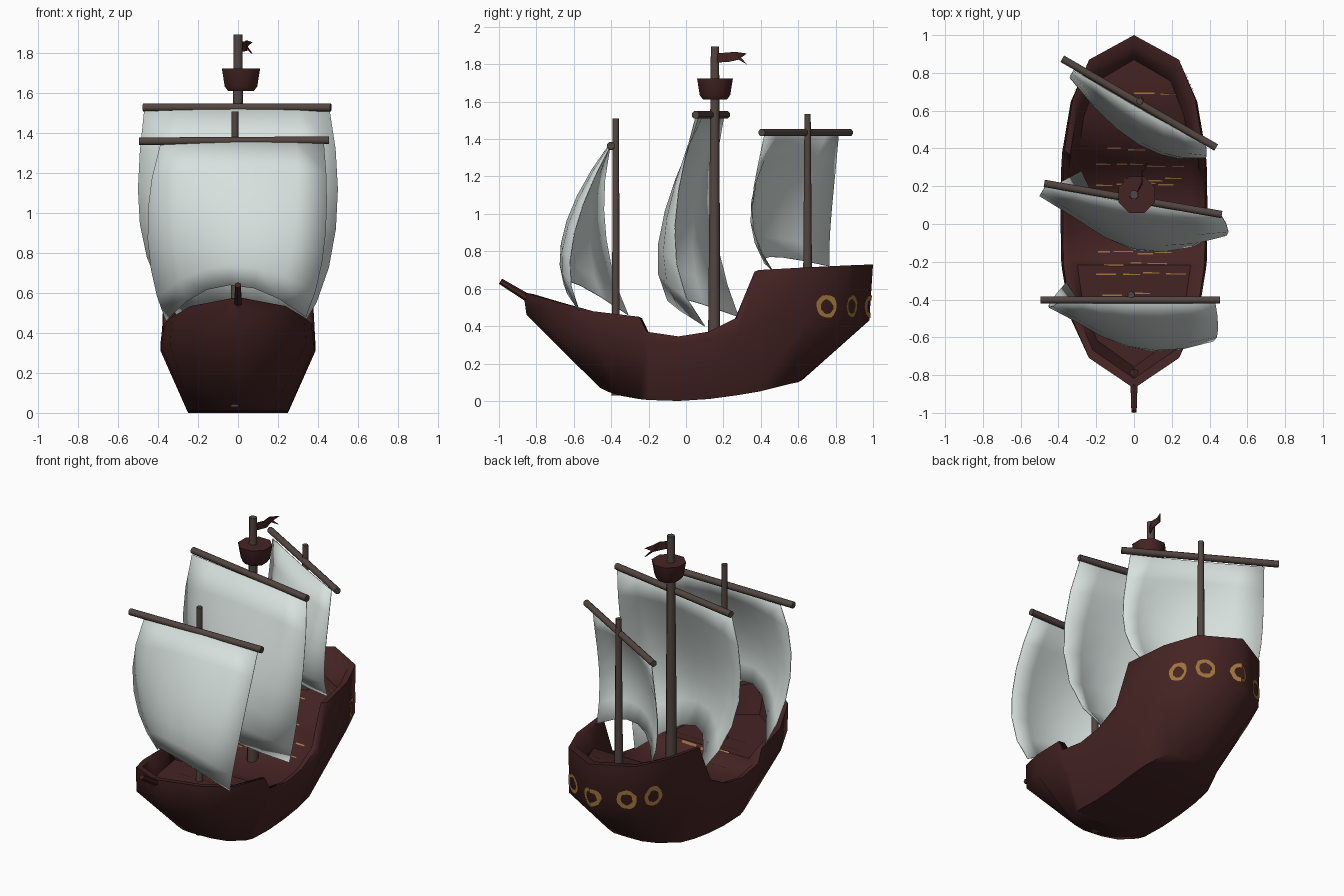
import bpy, bmesh, math, random
from mathutils import Vector
from mathutils.bvhtree import BVHTree

if "Cube" in bpy.data.objects:
    bpy.data.objects.remove(bpy.data.objects["Cube"])

random.seed(4)


def material(name, rgb):
    m = bpy.data.materials.new(name)
    m.diffuse_color = (*rgb, 1)
    m.use_nodes = True
    m.node_tree.nodes["Principled BSDF"].inputs["Base Color"].default_value = m.diffuse_color
    return m


HULL = material("dark red wood", (0.06, 0.017, 0.017))
SPAR = material("brown spar wood", (0.085, 0.06, 0.052))
SAIL = material("pale sailcloth", (0.68, 0.75, 0.73))
GOLD = material("ochre trim", (0.36, 0.18, 0.045))


def make(name, verts, faces, mat, angle=None, recalc=True, thick=0):
    me = bpy.data.meshes.new(name)
    me.from_pydata([tuple(v) for v in verts], [], faces)
    if recalc:
        bm = bmesh.new()
        bm.from_mesh(me)
        bmesh.ops.recalc_face_normals(bm, faces=bm.faces)
        bm.to_mesh(me)
        bm.free()
    me.materials.append(mat)
    ob = bpy.data.objects.new(name, me)
    bpy.context.collection.objects.link(ob)
    if angle:
        bpy.ops.object.select_all(action='DESELECT')
        ob.select_set(True)
        bpy.context.view_layer.objects.active = ob
        bpy.ops.object.shade_smooth_by_angle(angle=math.radians(angle))
    if thick:
        mod = ob.modifiers.new("thickness", 'SOLIDIFY')
        mod.thickness, mod.offset = thick, 0
    return ob


def loft(name, rings, mat, angle=40):
    """Closed skin through equal rings, capped with one polygon at each end."""
    n = len(rings[0])
    faces = [(r * n + i, r * n + (i + 1) % n, (r + 1) * n + (i + 1) % n, (r + 1) * n + i)
             for r in range(len(rings) - 1) for i in range(n)]
    faces += [tuple(range(n)), tuple(range((len(rings) - 1) * n, len(rings) * n))]
    return make(name, [v for r in rings for v in r], faces, mat, angle)


def pole(name, a, b, ra, rb, mat, sides=8):
    a, b = Vector(a), Vector(b)
    q = (b - a).to_track_quat('Z', 'Y')
    circ = [Vector((math.cos(t), math.sin(t), 0))
            for t in (2 * math.pi * (i + .5) / sides for i in range(sides))]
    return loft(name, [[p + q @ (c * r) for c in circ] for p, r in ((a, ra), (b, rb))], mat, 50)


# Hull stations, bow to stern: half width, y, rail z, widest z, keel half width, keel y, keel z
STATIONS = [
    (0, -.87, .58, .46, 0, -.46, .07),
    (.245, -.71, .535, .37, .10, -.42, .05),
    (.34, -.50, .48, .34, .18, -.36, .03),
    (.38, -.25, .45, .33, .24, -.25, .01),
    (.385, -.21, .37, .33, .25, -.20, .005),
    (.388, -.04, .345, .31, .25, -.04, 0),
    (.388, .12, .37, .33, .25, .12, .01),
    (.387, .28, .45, .36, .25, .27, .03),
    (.38, .39, .70, .42, .24, .39, .05),
    (.335, .66, .715, .42, .18, .55, .09),
    (.245, .87, .725, .42, .10, .60, .10),
    (0, 1.0, .73, .43, 0, .62, .11)]


def deck_z(y):
    """Main deck amidships, raised foredeck, deck climbing to the stern."""
    return .38 if y < -.23 else .31 if y < .2 else min(.60, .36 + (y - .28) * .8)


levels = [
    lambda w, y, zt, zm, kw, ky, kz: (kw, ky, kz),
    lambda w, y, zt, zm, kw, ky, kz: (w, y * .98, zm),
    lambda w, y, zt, zm, kw, ky, kz: (w * .97, y, zt),
    lambda w, y, zt, zm, kw, ky, kz: (w * .89, y * .94, zt - .008),
    lambda w, y, zt, zm, kw, ky, kz: (w * .79, y * .87, min(deck_z(y), zt - .03))]
verts, faces, N = [], [], len(STATIONS)
RING = 2 * N - 2
for f in levels:
    half = [f(*s) for s in STATIONS]
    verts += half + [(-x, y, z) for x, y, z in half[-2:0:-1]]
for r in range(len(levels) - 1):
    for i in range(RING):
        j = (i + 1) % RING
        faces.append((r * RING + i, r * RING + j, (r + 1) * RING + j, (r + 1) * RING + i))
for base in (0, (len(levels) - 1) * RING):      # flat bottom and decks
    for i in range(N - 1):
        q = [base + k % RING for k in (i, i + 1, RING - i - 1, RING - i)]
        faces.append(tuple(dict.fromkeys(q)))
make("hull", verts, faces, HULL, 62)
bvh = BVHTree.FromPolygons([Vector(v) for v in verts], faces)


def project(p, n):
    """Drop a point along -n onto the hull, just above its surface."""
    hit = bvh.ray_cast(p + n * 1.0, -n)[0]
    return (hit if hit else p) + n * .005


# Five ochre port rings around the stern
UP = Vector((0, 0, 1))
PORTS = [("stern", 0, .98, 0, 1)]
for s, label in ((1, "right"), (-1, "left")):
    PORTS += [(label + "_quarter", .195 * s, .89, .6 * s, .8), (label + "_side", .318 * s, .765, .9 * s, .43)]
for label, x, y, nx, ny in PORTS:
    n = Vector((nx, ny, 0)).normalized()
    t, c = UP.cross(n), Vector((x, y, .505))
    vs, S = [], 16
    for rad in (.037, .061):
        for i in range(S):
            a, rr = 2 * math.pi * i / S, rad + random.uniform(-.004, .004)
            vs.append(project(c + t * math.cos(a) * rr + UP * math.sin(a) * rr, n))
    fs = [(i, S + i, S + (i + 1) % S, (i + 1) % S) for i in range(S)]
    make("port_ring_" + label, vs, fs, GOLD, recalc=False)

# Broken ochre plank lines on the decks
vs, fs = [], []
for y, x0, x1 in [(-.37, -.17, .02), (-.26, -.2, .19), (-.21, -.16, .1), (-.15, -.19, .14), (.21, -.2, .2),
                  (.235, -.05, .2), (.31, -.2, .21), (.40, -.14, .18), (.55, -.1, .12), (.69, 0, .16)]:
    x = x0
    while x < x1:
        e = x + random.uniform(.05, .11)
        yy = y + random.uniform(-.008, .008)
        b = len(vs)
        vs += [project(Vector((px, py, .8)), UP)
               for px, py in ((x, yy - .003), (e, yy - .004), (e, yy + .003), (x, yy + .004))]
        fs.append((b, b + 1, b + 2, b + 3))
        x = e + random.uniform(.01, .04)
make("plank_lines", vs, fs, GOLD, recalc=False)

# Masts, yards and bowsprit
pole("front_mast", (-.015, -.375, .03), (-.015, -.375, 1.51), .024, .018, SPAR)
pole("main_mast", (0, .15, .1), (0, .155, 1.895), .037, .024, SPAR)
pole("rear_mast", (.03, .65, .4), (.03, .65, 1.535), .028, .018, SPAR)
pole("front_yard", (-.495, -.402, 1.36), (.455, -.402, 1.365), .021, .021, SPAR)
pole("main_yard", (-.475, .215, 1.53), (.465, .05, 1.53), .021, .021, SPAR)
pole("rear_yard", (-.38, .875, 1.435), (.435, .405, 1.435), .021, .021, SPAR)
pole("bowsprit", (0, -.78, .51), (0, -.992, .64), .024, .016, HULL, 6)


def lagrange(pts, t):
    n, out = len(pts), Vector((0, 0, 0))
    for i, p in enumerate(pts):
        w = 1.0
        for j in range(n):
            if j != i:
                w *= (t * (n - 1) - j) / (i - j)
        out += Vector(p) * w
    return out


def sail(name, left, middle, right, nu=6, nv=6):
    """Billowed cloth through three top-to-bottom edge curves."""
    vs = [lagrange([lagrange(c, v / nv) for c in (left, middle, right)], u / nu)
          for v in range(nv + 1) for u in range(nu + 1)]
    w = nu + 1
    fs = [(v * w + u, (v + 1) * w + u, (v + 1) * w + u + 1, v * w + u + 1)
          for v in range(nv) for u in range(nu)]
    make(name, vs, fs, SAIL, 60, recalc=False, thick=.005)


sail("front_sail",
     [(-.39, -.41, 1.34), (-.45, -.44, 1.02), (-.435, -.40, .72), (-.36, -.31, .46)],
     [(.02, -.41, 1.37), (0, -.57, 1.10), (-.03, -.645, .85), (-.04, -.63, .64)],
     [(.43, -.41, 1.35), (.445, -.55, 1.05), (.42, -.62, .75), (.34, -.57, .48)])
sail("main_sail",
     [(-.47, .20, 1.51), (-.50, .15, 1.12), (-.455, .18, .78), (-.28, .28, .45)],
     [(0, .11, 1.52), (0, -.03, 1.20), (0, -.13, .86), (0, -.10, .56)],
     [(.46, .05, 1.51), (.50, -.04, 1.12), (.455, -.05, .73), (.30, .10, .40)])
sail("rear_sail",
     [(-.32, .815, 1.42), (-.335, .79, 1.15), (-.335, .77, .92), (-.29, .765, .72)],
     [(.03, .61, 1.42), (.04, .47, 1.20), (.03, .42, .98), (.03, .45, .77)],
     [(.38, .42, 1.42), (.385, .365, 1.15), (.37, .36, .92), (.32, .46, .70)])

# Lookout: eight-sided tub with a flat top
loft("lookout_tub",
     [[(.015 + r * math.cos(a), .155 + r * math.sin(a), z)
       for a in (2 * math.pi * (i + .5) / 8 for i in range(8))]
      for r, z in ((.07, 1.612), (.088, 1.635), (.104, 1.725))], HULL, 50)

# Swallow-tailed pennant trailing aft
A, B = Vector((.015, .165, 0)), Vector((.07, .325, 0))
prof = [(0, 1.81), (.4, 1.812), (.7, 1.825), (1, 1.80), (.78, 1.835), (1, 1.857), (.6, 1.866), (.3, 1.862), (0, 1.858)]
wave = Vector((.012, -.004, 0))
make("pennant", [A.lerp(B, t) + wave * math.sin(t * 6.3) + UP * z for t, z in prof],
     [(0, 1, 7, 8), (1, 2, 6, 7), (2, 4, 5, 6), (2, 3, 4)], HULL, thick=.005)
